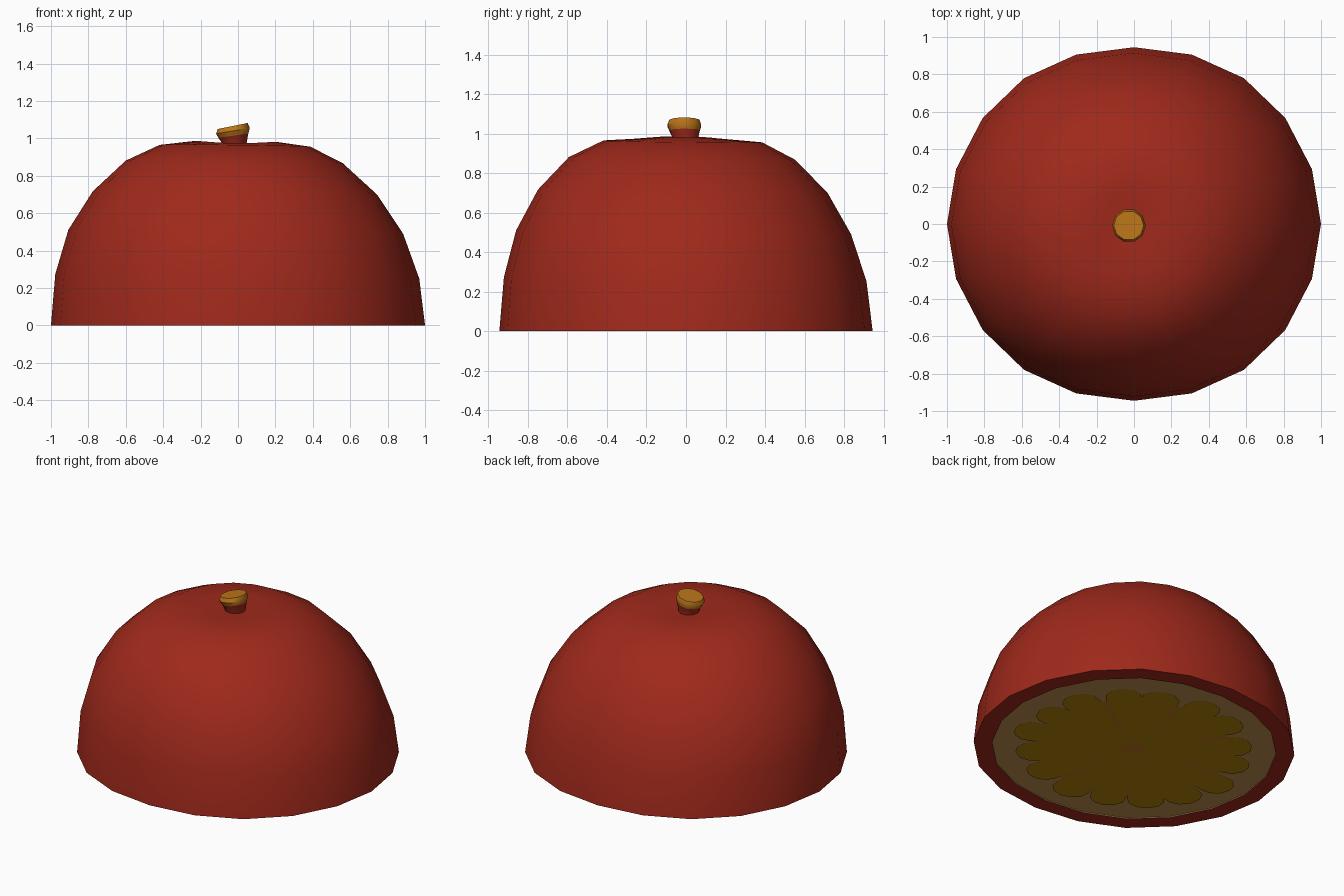
import bpy, bmesh, math, random

if "Cube" in bpy.data.objects:
    bpy.data.objects.remove(bpy.data.objects["Cube"])

random.seed(4)


def material(name, col):
    m = bpy.data.materials.new(name)
    m.diffuse_color = (*col, 1)
    m.use_nodes = True
    m.node_tree.nodes["Principled BSDF"].inputs["Base Color"].default_value = m.diffuse_color
    return m


RED = material("red skin", (0.348, 0.022, 0.011))
PALE = material("pale pith", (0.53, 0.27, 0.082))
BROWN = material("orange brown", (0.50, 0.178, 0.010))
GOLD = material("golden pulp", (0.445, 0.215, 0.002))


def finish(bm, name, mats, smooth=None):
    me = bpy.data.meshes.new(name)
    bm.to_mesh(me)
    bm.free()
    ob = bpy.data.objects.new(name, me)
    bpy.context.collection.objects.link(ob)
    for m in mats:
        me.materials.append(m)
    if smooth:
        bpy.ops.object.select_all(action='DESELECT')
        ob.select_set(True)
        bpy.context.view_layer.objects.active = ob
        bpy.ops.object.shade_smooth_by_angle(angle=math.radians(smooth))
    return ob


def bridge(bm, a, b, mat=0):
    n = len(a)
    for i in range(n):
        f = bm.faces.new((a[i], a[(i + 1) % n], b[(i + 1) % n], b[i]))
        f.material_index = mat


def angles(n):
    return [2 * math.pi * i / n for i in range(n)]


# Fruit skin: x radius, y radius, height, sideways lean, saddle
profile = [
    (1.000, 0.945, 0.000, 0.000, 0), (0.973, 0.918, 0.262, -0.004, 0),
    (0.895, 0.848, 0.500, -0.012, 0), (0.760, 0.733, 0.708, -0.016, 0),
    (0.580, 0.573, 0.874, -0.020, 0), (0.403, 0.402, 0.960, -0.016, 0),
    (0.215, 0.210, 0.978, -0.012, 0.006), (0.080, 0.080, 0.962, -0.010, 0)]
bm = bmesh.new()
rings = []
for rx, ry, z, d, s in profile:
    ring = []
    for t in angles(20):
        x = rx * math.cos(t)
        y = ry * math.sin(t) * (1 + 0.022 * math.sin(2 * t) ** 2)
        tilt = -0.012 * (x + y) if z > 0 else 0
        ring.append(bm.verts.new((x + d, y + d, z + tilt + s * math.cos(2 * t))))
    rings.append(ring)
for a, b in zip(rings, rings[1:]):
    bridge(bm, a, b)
bm.faces.new(rings[-1])
# Cut rim on the underside, with the pith set just inside it
inner = [bm.verts.new((0.885 * v.co.x, 0.885 * v.co.y, 0)) for v in rings[0]]
deep = [bm.verts.new((v.co.x, v.co.y, 0.006)) for v in inner]
bridge(bm, inner, rings[0])
bridge(bm, deep, inner, 1)
bm.faces.new(deep[::-1]).material_index = 1
finish(bm, "fruit_half", [RED, PALE], 35)


# Flat plate facing down
def plate(bm, pts, z):
    f = bm.faces.new([bm.verts.new((x, 0.945 * y, z)) for x, y in pts])
    f.normal_update()
    if f.normal.z > 0:
        f.normal_flip()


bm = bmesh.new()
plate(bm, [(0.61 * math.cos(t), 0.61 * math.sin(t)) for t in angles(32)], 0.003)
finish(bm, "inner_membrane", [BROWN])

# Pulp segments: teardrops with rounded outer ends
bm = bmesh.new()
COUNT = 16
for i, a in enumerate(angles(COUNT)):
    a += random.uniform(-0.03, 0.03)
    tip = random.uniform(0.74, 0.79)
    start = random.uniform(0.03, 0.10)
    w = random.uniform(0.118, 0.132)
    half = [(start, 0.012), (0.30, 0.054), (0.50, 0.090), (tip - 0.13, w * 0.95),
            (tip - 0.07, w * 0.90), (tip - 0.02, w * 0.55)]
    outline = [(u, -v) for u, v in half] + [(tip, 0)] + half[::-1]
    plate(bm, [(u * math.cos(a) - v * math.sin(a), u * math.sin(a) + v * math.cos(a))
               for u, v in outline], 0.0004 + 0.0001 * (i % 2))
finish(bm, "pulp_segments", [GOLD])

# Stem: tilted flared stub, red below and orange above
bm = bmesh.new()
stem = [(-0.020, 0.000, 0.940, 0.062, 0.0), (-0.022, -0.003, 0.978, 0.068, -0.05),
        (-0.025, -0.007, 1.014, 0.080, 0.14), (-0.027, -0.009, 1.040, 0.090, 0.17),
        (-0.028, -0.008, 1.066, 0.080, 0.20)]
rings = []
for cx, cy, z, r, slope in stem:
    rings.append([bm.verts.new((cx + r * math.cos(t),
                                cy + r * math.sin(t),
                                z + slope * r * math.cos(t)))
                  for t in angles(10)])
for i in range(4):
    bridge(bm, rings[i], rings[i + 1], 1 if i >= 2 else 0)
bm.faces.new(rings[-1]).material_index = 1
bm.faces.new(rings[0][::-1])
finish(bm, "stem", [RED, BROWN], 40)
